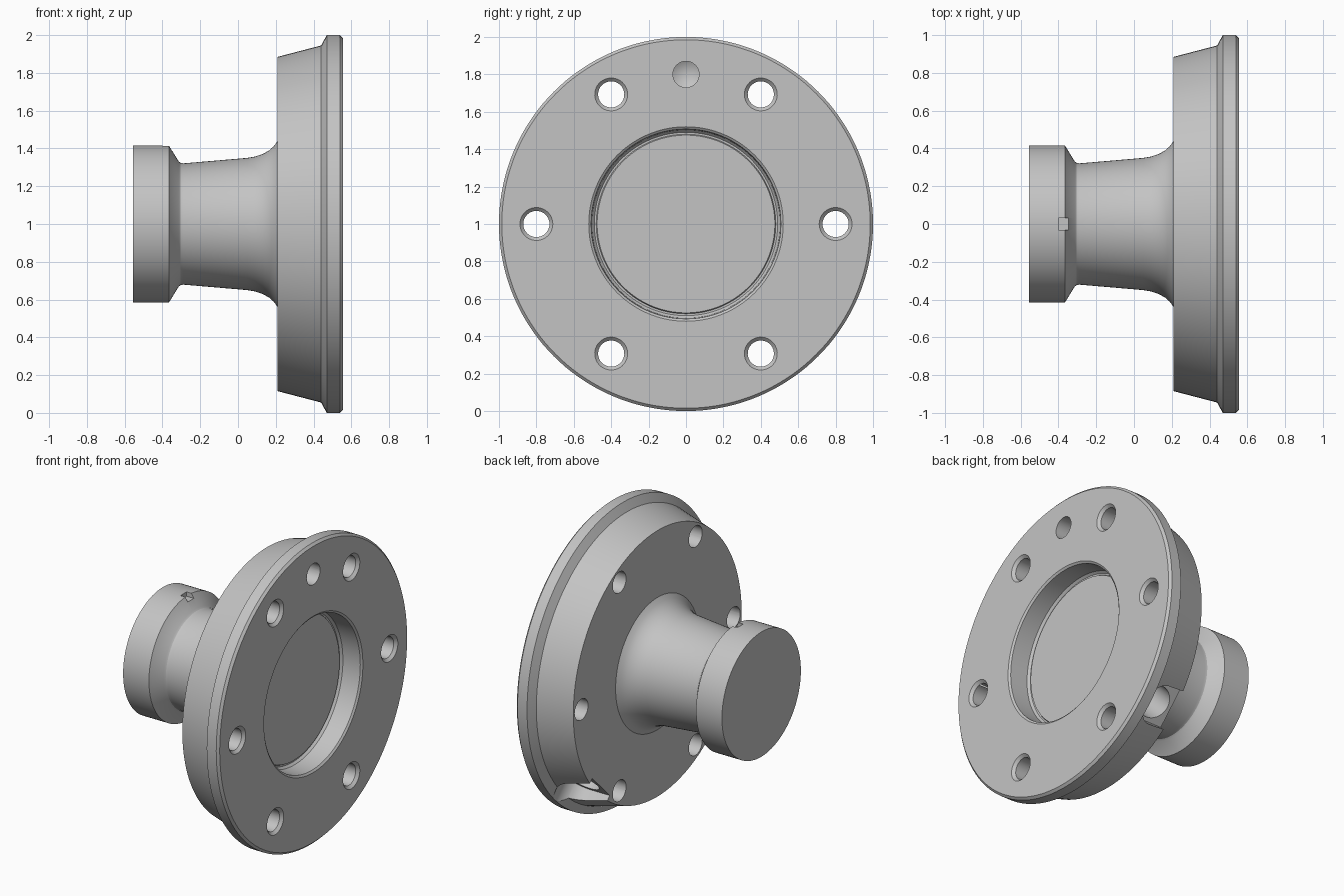
import bpy, bmesh
from math import radians, sin, cos, pi
from mathutils import Matrix, Vector

if "Cube" in bpy.data.objects:
    bpy.data.objects.remove(bpy.data.objects["Cube"], do_unlink=True)

AXIS = Matrix.Translation((0, 0, 1))      # hub axis runs along x at z = 1
R = Matrix.Rotation

grey = bpy.data.materials.new("machined grey")
grey.use_nodes = True
grey.diffuse_color = (0.55, 0.55, 0.55, 1)
grey.node_tree.nodes["Principled BSDF"].inputs["Base Color"].default_value = (0.55, 0.55, 0.55, 1)


def make_object(name, bm, matrix):
    bmesh.ops.transform(bm, matrix=matrix, verts=bm.verts)
    bmesh.ops.recalc_face_normals(bm, faces=bm.faces)
    mesh = bpy.data.meshes.new(name)
    bm.to_mesh(mesh)
    bm.free()
    mesh.materials.append(grey)
    obj = bpy.data.objects.new(name, mesh)
    bpy.context.collection.objects.link(obj)
    return obj


def lathe(name, profile, steps, matrix):
    """Turn an (x, radius) profile, open between its two capped ends."""
    bm = bmesh.new()
    rings = []
    for x, r in profile:
        if r == 0:
            rings.append([bm.verts.new((x, 0, 0))])
        else:
            rings.append([bm.verts.new((x, r * cos(2 * pi * i / steps), r * sin(2 * pi * i / steps)))
                          for i in range(steps)])
    for a, b in zip(rings, rings[1:]):
        for i in range(steps):
            j = (i + 1) % steps
            if len(a) == 1:
                bm.faces.new((a[0], b[i], b[j]))
            elif len(b) == 1:
                bm.faces.new((a[i], b[0], a[j]))
            else:
                bm.faces.new((a[i], b[i], b[j], a[j]))
    for ring in (rings[0], rings[-1]):
        if len(ring) > 1:
            bm.faces.new(ring)
    return make_object(name, bm, matrix)


def prism(name, outline, low, high, matrix):
    bm = bmesh.new()
    face = bm.faces.new([bm.verts.new((x, y, low)) for x, y in outline])
    top = bmesh.ops.extrude_face_region(bm, geom=[face])["geom"]
    bmesh.ops.translate(bm, vec=(0, 0, high - low),
                        verts=[g for g in top if isinstance(g, bmesh.types.BMVert)])
    return make_object(name, bm, matrix)


# Turned body: collar, tapered neck, flange and front recess
hub = lathe("flanged_hub", [
    (-.555, .415), (-.365, .415), (-.315, .333), (-.305, .324), (-.29, .321),
    (.05, .35), (.09, .357), (.13, .37), (.165, .39), (.19, .412), (.21, .44),
    (.21, .885), (.44, .945), (.47, 1), (.54, 1), (.555, .985),
    (.555, .52), (.545, .507), (.42, .503), (.405, .49), (.405, .48), (.415, .475)], 144, AXIS)

cutters = []

# Six bolt holes with chamfered mouths
for i in range(6):
    cutters.append(lathe("bolt_hole_cutter",
                         [(.1, .07), (.537, .07), (.555, .088), (.6, .088)], 40,
                         AXIS @ R(i * pi / 3, 4, 'X') @ Matrix.Translation((0, .8, 0))))

# Blind locating hole with a conical bottom
cutters.append(lathe("locating_hole_cutter", [(.39, 0), (.43, .07), (.6, .07)], 40,
                     AXIS @ Matrix.Translation((0, 0, .8))))

# Round-ended flat in the flange side with a radial port
side = AXIS @ R(radians(-135), 4, 'X')
arc = [(.34 + .13 * cos(t), .13 * sin(t)) for t in [pi * (k / 24 - .5) for k in range(25)]]
cutters.append(prism("port_flat_cutter", arc + [(.1, .13), (.1, -.13)], .84, 1.2, side))
cutters.append(lathe("port_cutter", [(.57, 0), (.62, .105), (1.2, .105)], 48,
                     side @ Matrix.Translation((.34, 0, 0)) @ R(-pi / 2, 4, 'Y')))

# Small index notch on top of the collar
cutters.append(prism("index_notch_cutter",
                     [(-.4, -.032), (-.3, -.032), (-.3, .032), (-.4, .032)], .385, .5, AXIS))

bpy.ops.object.select_all(action='DESELECT')
bpy.context.view_layer.objects.active = hub
hub.select_set(True)
for cutter in cutters:
    mod = hub.modifiers.new("cut", 'BOOLEAN')
    mod.operation = 'DIFFERENCE'
    mod.solver = 'EXACT'
    mod.object = cutter
    cutter.hide_render = True
    bpy.ops.object.modifier_apply(modifier=mod.name)
    bpy.data.objects.remove(cutter, do_unlink=True)

bpy.ops.object.shade_smooth_by_angle(angle=radians(25))
